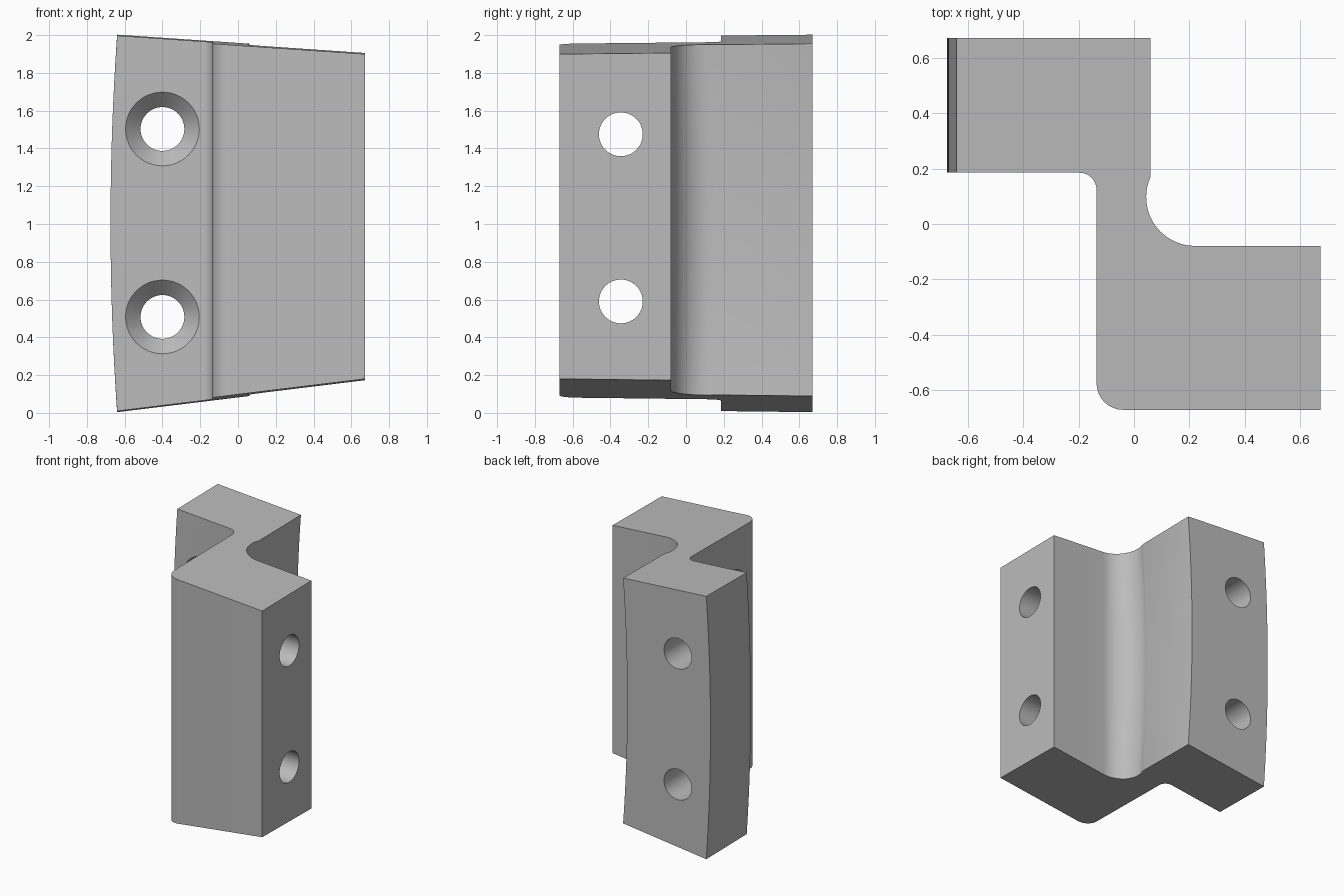
import bpy, bmesh, math
from mathutils import Vector

cube = bpy.data.objects.get("Cube")
if cube:
    bpy.data.objects.remove(cube, do_unlink=True)

grey = bpy.data.materials.new("plain grey")
grey.use_nodes = True
grey.diffuse_color = (0.5, 0.5, 0.5, 1)
grey.node_tree.nodes["Principled BSDF"].inputs["Base Color"].default_value = (0.5, 0.5, 0.5, 1)


def arc(cx, cy, r, start, end, steps):
    angles = [math.radians(start + (end - start) * i / steps) for i in range(steps + 1)]
    return [(cx + r * math.cos(a), cy + r * math.sin(a)) for a in angles]


def make_object(name, bm):
    bmesh.ops.recalc_face_normals(bm, faces=bm.faces)
    mesh = bpy.data.meshes.new(name)
    bm.to_mesh(mesh)
    bm.free()
    mesh.materials.append(grey)
    obj = bpy.data.objects.new(name, mesh)
    bpy.context.collection.objects.link(obj)
    return obj


def loft(name, rings):
    bm = bmesh.new()
    loops = [[bm.verts.new(p) for p in ring] for ring in rings]
    for a, b in zip(loops, loops[1:]):
        for i in range(len(a)):
            j = (i + 1) % len(a)
            bm.faces.new((a[i], a[j], b[j], b[i]))
    bm.faces.new(loops[0])
    bm.faces.new(loops[-1])
    return make_object(name, bm)


# Stepped plan outline, anticlockwise from the outer rear corner
outline = [(-0.64, 0.67), (-0.64, 0.185)]
outline += arc(-0.197, 0.123, 0.062, 90, 0, 8)
outline += arc(-0.04, -0.575, 0.095, 180, 270, 8)
outline += [(0.673, -0.67), (0.673, -0.08)]
outline += arc(0.22, 0.097, 0.176, 270, 156, 20)
outline += [(0.06, 0.67)]


def bend_weight(x, y):
    # Outer flange face bends fully, the inner face fades out through the fillet
    if x < -0.5:
        return 1.0
    if x > 0.03 and y > -0.08:
        return max(0.0, min(1.0, (y + 0.08) / 0.25))
    return 0.0


# Bracket body: slanted end planes, curved rear flange
SLICES = 24
rings = []
for k in range(SLICES + 1):
    t = k / SLICES
    sag = 0.035 * (1 - (2 * t - 1) ** 2)
    ring = []
    for x, y in outline:
        low = 0.09 + 0.122 * x - 0.012 * y
        high = 1.952 - 0.068 * x + 0.01 * y
        ring.append((x - sag * bend_weight(x, y), y, low + (high - low) * t))
    rings.append(ring)
bracket = loft("bracket_body", rings)


def drill(origin, direction, length):
    # Countersunk through hole
    axis = Vector(direction)
    side = axis.cross(Vector((0, 0, 1)))
    profile = [(-0.02, 0.215), (0.08, 0.116), (length, 0.116)]
    rings = []
    for depth, r in profile:
        centre = Vector(origin) + axis * depth
        rings.append([centre + side * x + Vector((0, 0, y))
                      for x, y in arc(0, 0, r, 0, 352.5, 47)])
    cutter = loft("hole_cutter", rings)
    cutter.hide_render = True
    mod = bracket.modifiers.new("hole", "BOOLEAN")
    mod.operation = "DIFFERENCE"
    mod.solver = "EXACT"
    mod.object = cutter
    bpy.ops.object.modifier_apply(modifier=mod.name)
    bpy.data.objects.remove(cutter, do_unlink=True)


bpy.ops.object.select_all(action="DESELECT")
bracket.select_set(True)
bpy.context.view_layer.objects.active = bracket
for z in (0.508, 1.503):
    drill((-0.4, 0.185, z), (0, 1, 0), 0.7)
for z in (0.59, 1.475):
    drill((-0.135, -0.345, z), (1, 0, 0), 1.0)
bpy.ops.object.shade_smooth_by_angle(angle=math.radians(30))
